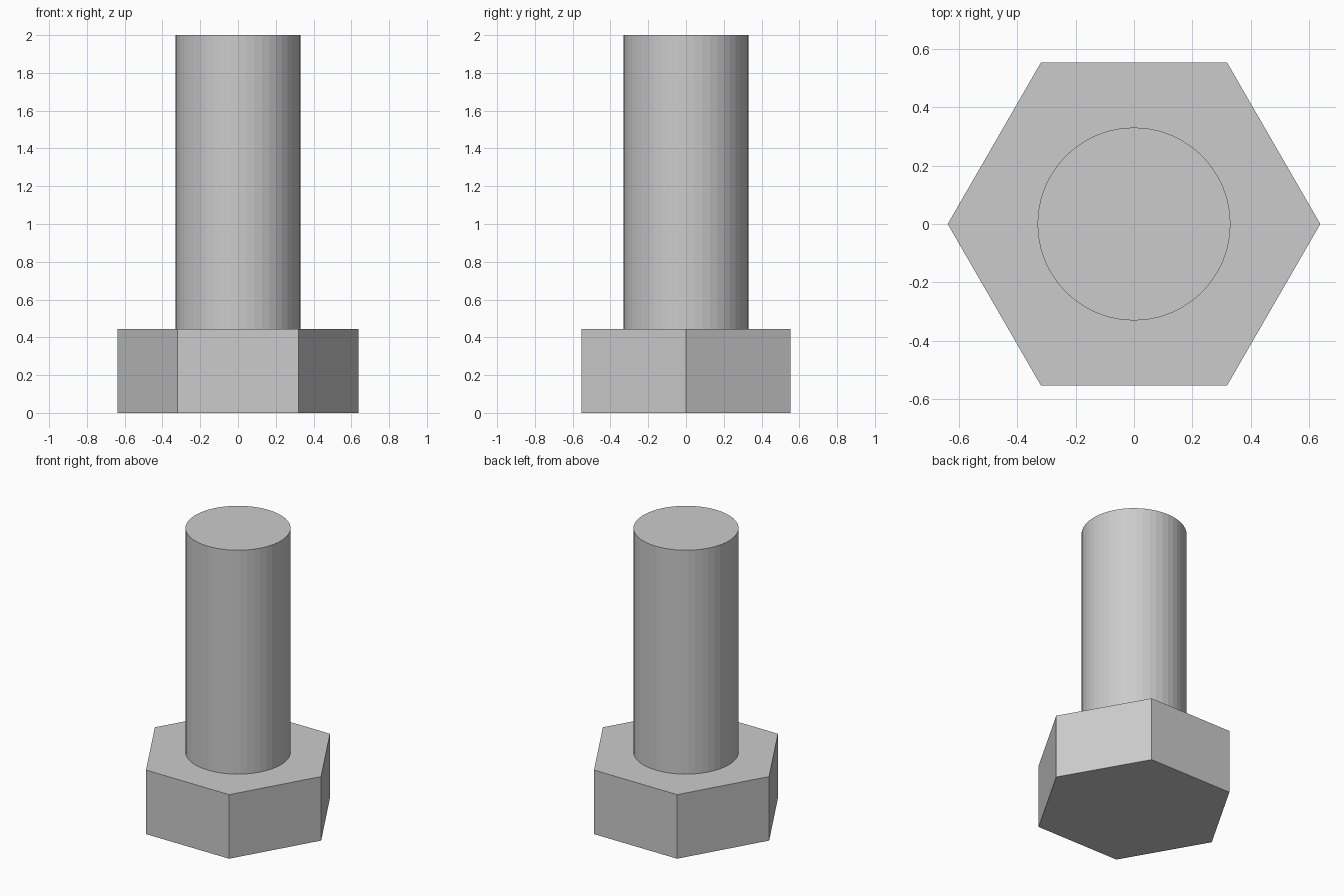
import bpy
import math

if "Cube" in bpy.data.objects:
    bpy.data.objects.remove(bpy.data.objects["Cube"])

HEAD_HEIGHT = 0.445
TOTAL_HEIGHT = 2.0


def prism(name, sides, radius, bottom, top, turn=0.0):
    """Upright prism between two heights."""
    bpy.ops.mesh.primitive_cylinder_add(
        vertices=sides, radius=radius, depth=top - bottom,
        location=(0, 0, (bottom + top) / 2), rotation=(0, 0, turn))
    obj = bpy.context.object
    obj.name = name
    return obj


# Hexagonal head with corners on the x axis
prism("hex_head", 6, 0.639, 0.0, HEAD_HEIGHT, math.radians(30))

# Plain round shank with flat facets
prism("shank", 48, 0.331, HEAD_HEIGHT, TOTAL_HEIGHT)
